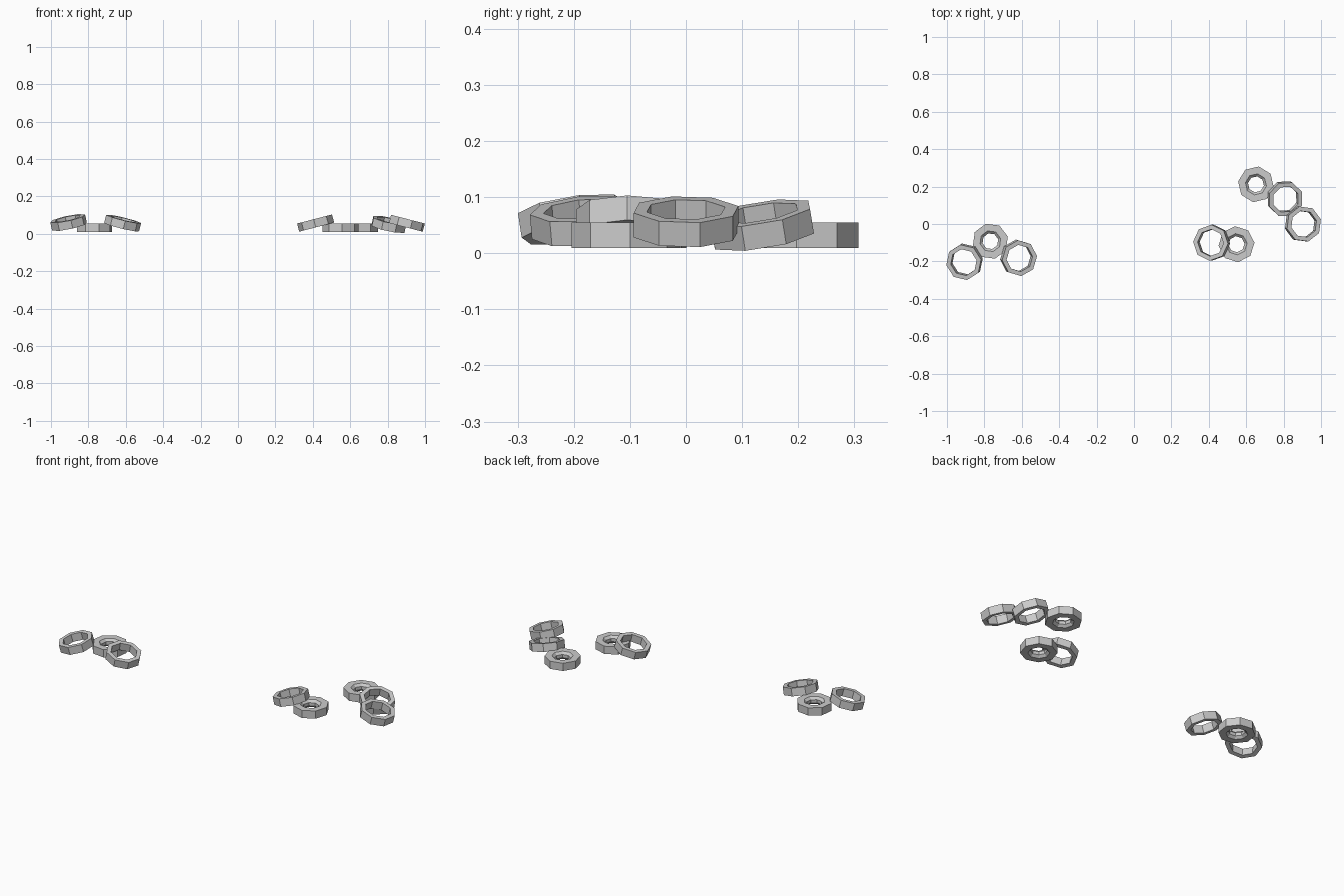
import bpy
from math import cos, sin, tau, radians
from mathutils import Matrix, Vector

if "Cube" in bpy.data.objects:
    bpy.data.objects.remove(bpy.data.objects["Cube"])

SIDES = 8
R, H = 0.0965, 0.0225   # outer radius, half height

# closed cross-sections (radius, height)
THIN = [(R, -H), (R, H), (0.072, H), (0.072, -H)]
THICK = [(R, -H), (R, H), (0.057, H), (0.043, 0.009), (0.043, -0.009), (0.057, -H)]


def ring(name, profile, loc, phase, up=(0, 0), tilt=0.0):
    """Octagonal ring whose rim rises towards the 'up' direction."""
    n = len(profile)
    verts, faces = [], []
    for i in range(SIDES):
        a = radians(phase) + tau * i / SIDES
        verts += [(r * cos(a), r * sin(a), z) for r, z in profile]
        j = (i + 1) % SIDES
        for k in range(n):
            m = (k + 1) % n
            faces.append((i * n + k, j * n + k, j * n + m, i * n + m))
    mesh = bpy.data.meshes.new(name)
    mesh.from_pydata(verts, [], faces)
    ob = bpy.data.objects.new(name, mesh)
    bpy.context.collection.objects.link(ob)
    rot = Matrix.Identity(4)
    if tilt:
        rot = Matrix.Rotation(radians(tilt), 4, Vector((up[1], -up[0], 0)))
    ob.matrix_world = Matrix.Translation(loc) @ rot
    return ob


# left group: one flat nut with two rings leaning on it
ring("flat_nut_left", THICK, (-0.768, -0.092, 0.032), 15)
ring("leaning_ring_left_outer", THIN, (-0.906, -0.202, 0.06), 10, (0.14, 0.10), 14.5)
ring("leaning_ring_left_inner", THIN, (-0.617, -0.181, 0.057), 6, (-1, 0.35), 14.5)

# right front group: flat nut with one ring
ring("flat_nut_front", THICK, (0.548, -0.108, 0.032), 5)
ring("leaning_ring_front", THIN, (0.415, -0.100, 0.057), -3, (1, 0), 14.5)

# right back group: flat nut with two overlapping rings
ring("flat_nut_back", THICK, (0.652, 0.212, 0.032), -9)
ring("leaning_ring_back", THIN, (0.807, 0.135, 0.05), 24, (-0.16, 0.12), 15)
ring("leaning_ring_right", THIN, (0.903, 0.0, 0.056), 15, (-1, 0), 14.5)

# fix winding so all faces point outwards
import bmesh
for ob in bpy.context.collection.objects:
    bm = bmesh.new()
    bm.from_mesh(ob.data)
    bmesh.ops.recalc_face_normals(bm, faces=bm.faces)
    bm.to_mesh(ob.data)
    bm.free()
